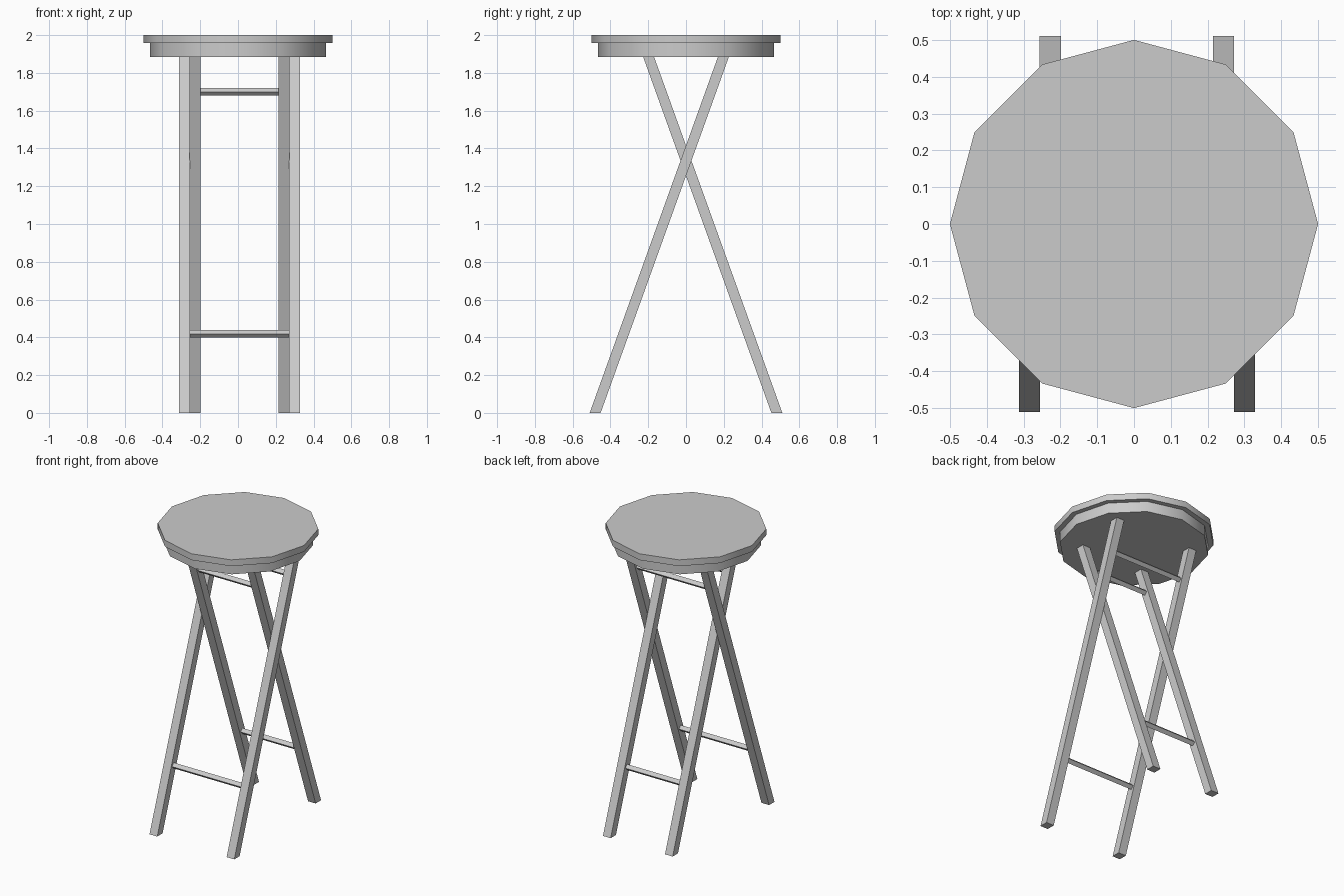
import bpy, bmesh, math
from mathutils import Vector

cube = bpy.data.objects.get("Cube")
if cube:
    bpy.data.objects.remove(cube, do_unlink=True)

grey = bpy.data.materials.new("plain grey")
grey.use_nodes = True
COLOR = (0.6, 0.6, 0.6, 1)
grey.diffuse_color = COLOR
grey.node_tree.nodes["Principled BSDF"].inputs["Base Color"].default_value = COLOR

SEAT_BOTTOM, SEAT_STEP, SEAT_TOP = 1.885, 1.957, 2.0
FOOT_Y, TOP_Y = 0.481, 0.198      # leg centre at the floor and under the seat
LEG = 0.058                       # leg width
SHIFT = 0.008                     # frame sits slightly off centre
OUTER, INNER = 0.292, 0.235       # leg offsets of the two frames


def finish(obj, name):
    obj.name = name
    obj.data.materials.append(grey)
    return obj


def disc(name, radius, bottom, top):
    """Twelve-sided disc with smooth sides and sharp rims."""
    bpy.ops.mesh.primitive_cylinder_add(
        vertices=12, radius=radius, depth=top - bottom,
        location=(0, 0, (top + bottom) / 2))
    bpy.ops.object.shade_smooth_by_angle(angle=math.radians(40))
    finish(bpy.context.object, name)


def leg(name, x, side):
    """Square bar slanted from foot to seat, cut level at both ends."""
    bpy.ops.mesh.primitive_cube_add(size=1)
    obj = finish(bpy.context.object, name)
    for v in obj.data.vertices:
        y = TOP_Y if v.co.z > 0 else -FOOT_Y
        v.co = (x + v.co.x * LEG, side * y + v.co.y * LEG,
                SEAT_BOTTOM if v.co.z > 0 else 0)


def rung(name, half_length, side, z):
    """Square rod set on edge, joining the two legs of a frame."""
    y = side * (-FOOT_Y + (TOP_Y + FOOT_Y) * z / SEAT_BOTTOM)
    bpy.ops.mesh.primitive_cylinder_add(
        vertices=4, radius=0.02, depth=2 * half_length,
        location=(SHIFT, y, z), rotation=(0, math.pi / 2, 0))
    finish(bpy.context.object, name)


# Seat
disc("seat_top", 0.5, SEAT_STEP, SEAT_TOP)
disc("seat_base", 0.466, SEAT_BOTTOM, SEAT_STEP)

# Two crossing frames: the outer one stands forward, the inner one back
for frame, offset, side in (("outer", OUTER, 1), ("inner", INNER, -1)):
    leg(frame + "_left_leg", SHIFT + offset, side)
    leg(frame + "_right_leg", SHIFT - offset, side)
    rung(frame + "_lower_rung", offset - 0.025, side, 0.418)
    rung(frame + "_upper_rung", offset - 0.025, side, 1.7)
